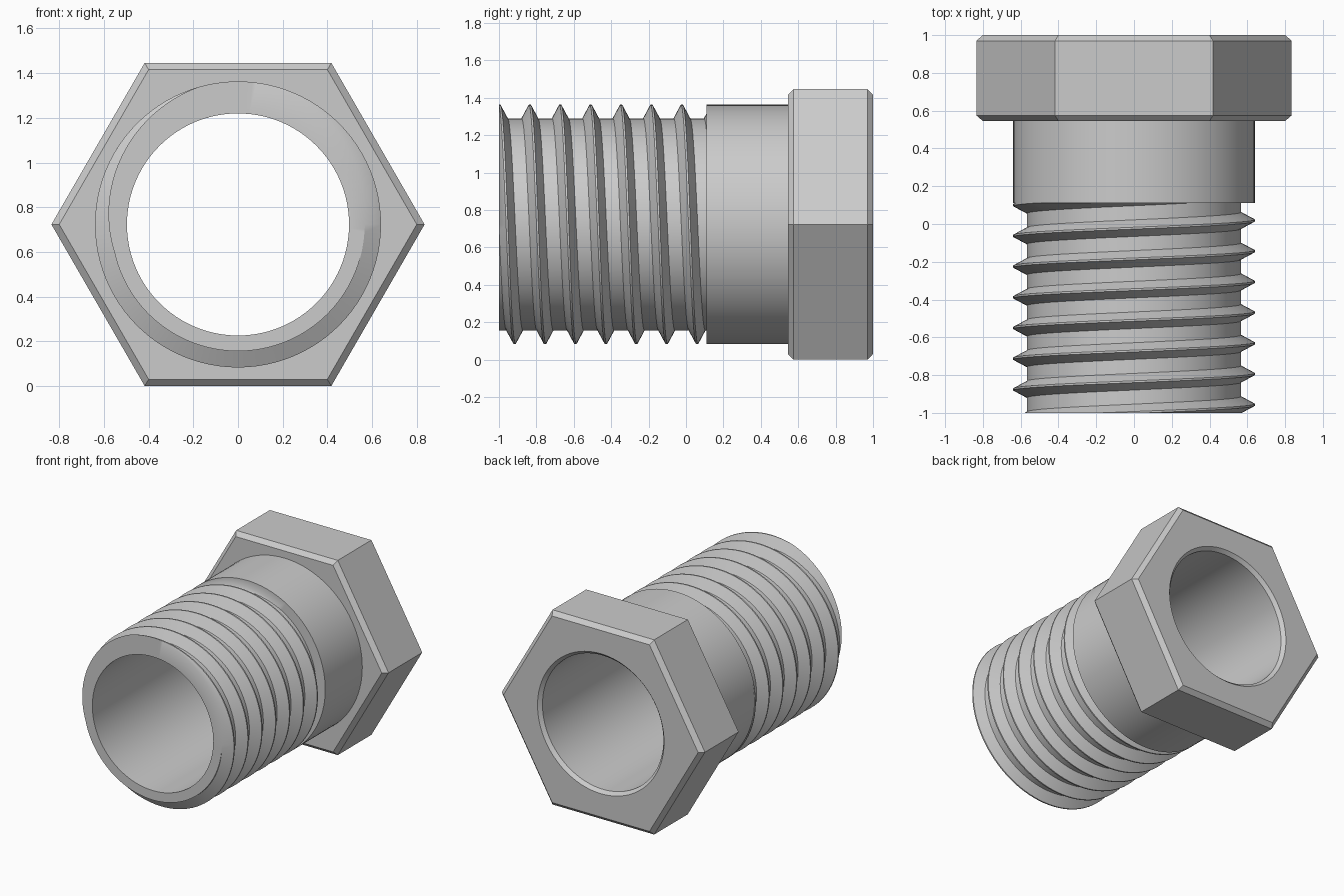
import bpy, bmesh, math
from mathutils import Vector

old = bpy.data.objects.get("Cube")
if old:
    bpy.data.objects.remove(old, do_unlink=True)

# Main sizes: the axis runs along y
SIDES = 96
AXIS_Z = 0.723
BORE, ROOT, CREST = 0.497, 0.567, 0.64
FRONT, SHOULDER, HEAD, BACK = -1.0, 0.11, 0.545, 1.0
HEX, HEX_SMALL, CHAMFER = 0.835, 0.80, 0.03
PITCH, THREAD_START = 0.1626, -0.022

steel = bpy.data.materials.new("grey_steel")
steel.use_nodes = True
grey = (0.6, 0.6, 0.6, 1.0)
steel.diffuse_color = grey
steel.node_tree.nodes["Principled BSDF"].inputs["Base Color"].default_value = grey


def point(radius, angle, y):
    return Vector((radius * math.sin(angle), y, radius * math.cos(angle)))


def ring(bm, y, radius, sides=SIDES):
    return [bm.verts.new(point(radius, math.pi / 2 + math.tau * i / sides, y))
            for i in range(sides)]


def bridge(bm, a, b):
    """Join two rings; a finer ring gives one flat n-gon per coarse side."""
    count = min(len(a), len(b))
    sa, sb = len(a) // count, len(b) // count
    for i in range(count):
        low = [a[(i * sa + k) % len(a)] for k in range(sa + 1)]
        high = [b[(i * sb + k) % len(b)] for k in range(sb + 1)]
        bm.faces.new(low + high[::-1])


def finish(bm, name):
    mesh = bpy.data.meshes.new(name)
    bm.to_mesh(mesh)
    bm.free()
    mesh.materials.append(steel)
    obj = bpy.data.objects.new(name, mesh)
    obj.location.z = AXIS_Z
    bpy.context.collection.objects.link(obj)
    bpy.ops.object.select_all(action='DESELECT')
    obj.select_set(True)
    bpy.context.view_layer.objects.active = obj
    bpy.ops.object.shade_smooth_by_angle(angle=math.radians(30))


def loft(name, sections):
    bm = bmesh.new()
    rings = [ring(bm, *s) for s in sections]
    for a, b in zip(rings, rings[1:]):
        bridge(bm, a, b)
    finish(bm, name)


# Hexagonal head with chamfered rims, open for the collar and the bore
loft("hex_head", [
    (HEAD, CREST),
    (HEAD, HEX_SMALL, 6),
    (HEAD + CHAMFER, HEX, 6),
    (BACK - CHAMFER, HEX, 6),
    (BACK, HEX_SMALL, 6),
    (BACK, 0.52),
])

# Plain collar between thread and head
loft("collar", [(SHOULDER, CREST), (HEAD, CREST)])

# Through bore with a small countersink at the back
loft("bore", [(BACK, 0.52), (BACK - 0.025, BORE), (FRONT, BORE)])

# Helical thread: sweep the tooth profile, then trim both ends flat
bm = bmesh.new()
tooth = [(-0.044, ROOT), (-0.005, CREST), (0.005, CREST), (0.044, ROOT)]
steps = []
for i in range(-8 * SIDES, 3 * SIDES + 1):
    turn = i / SIDES
    y = THREAD_START + PITCH * turn
    steps.append([bm.verts.new(point(r, math.tau * turn, y + dy)) for dy, r in tooth])
for i, (a, b) in enumerate(zip(steps, steps[1:])):
    for j in range(len(tooth) - 1):
        bm.faces.new((a[j], b[j], b[j + 1], a[j + 1]))
    if i + 1 + SIDES < len(steps):
        bm.faces.new((a[-1], b[-1], steps[i + 1 + SIDES][0], steps[i + SIDES][0]))

for y, direction in ((FRONT, -1), (SHOULDER, 1)):
    bmesh.ops.bisect_plane(bm, geom=bm.verts[:] + bm.edges[:] + bm.faces[:], dist=1e-5,
                           plane_co=(0, y, 0), plane_no=(0, direction, 0),
                           clear_outer=True)

# Flat end ring at the front and shoulder ring at the collar
for y, radius in ((FRONT, BORE), (SHOULDER, CREST)):
    rim = [e for e in bm.edges if e.is_boundary
           and all(abs(v.co.y - y) < 1e-4 for v in e.verts)]
    new = bmesh.ops.extrude_edge_only(bm, edges=rim)["geom"]
    for v in new:
        if isinstance(v, bmesh.types.BMVert):
            v.co = point(radius, math.atan2(v.co.x, v.co.z), y)
bmesh.ops.remove_doubles(bm, verts=bm.verts[:], dist=1e-5)
bmesh.ops.recalc_face_normals(bm, faces=bm.faces[:])
finish(bm, "thread")
